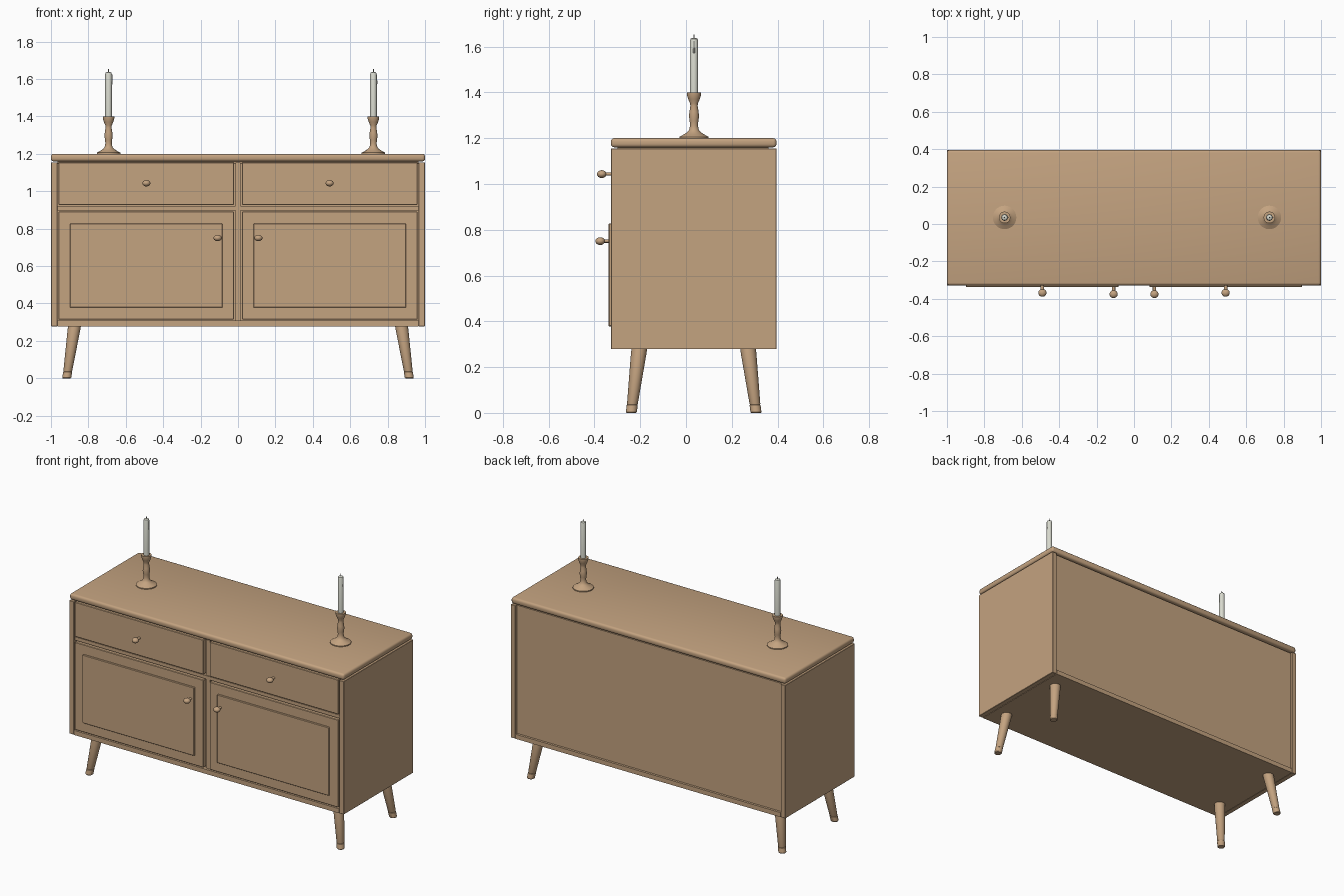
import bpy, bmesh, math
from mathutils import Vector

if "Cube" in bpy.data.objects:
    bpy.data.objects.remove(bpy.data.objects["Cube"])


def material(name, col):
    m = bpy.data.materials.new(name)
    m.diffuse_color = (*col, 1)
    m.use_nodes = True
    m.node_tree.nodes["Principled BSDF"].inputs["Base Color"].default_value = m.diffuse_color
    return m


WOOD = material("oak wood", (0.552, 0.366, 0.216))
WAX = material("candle wax", (0.69, 0.70, 0.62))
WICK = material("candle wick", (0.35, 0.34, 0.30))


def finish(name, bm, mat, smooth=False):
    bmesh.ops.recalc_face_normals(bm, faces=bm.faces[:])
    me = bpy.data.meshes.new(name)
    bm.to_mesh(me)
    bm.free()
    me.materials.append(mat)
    if smooth:
        for p in me.polygons:
            p.use_smooth = True
        me.set_sharp_from_angle(angle=math.radians(35))
    ob = bpy.data.objects.new(name, me)
    bpy.context.collection.objects.link(ob)
    return ob


def box(name, x, y, z, bevel=0.0, segs=2, mat=WOOD):
    """Box from (min, max) ranges on each axis, optionally with rounded edges."""
    bm = bmesh.new()
    bmesh.ops.create_cube(bm, size=1)
    for v in bm.verts:
        v.co = Vector([(a + b) / 2 + c * (b - a) for (a, b), c in zip((x, y, z), v.co)])
    if bevel:
        bmesh.ops.bevel(bm, geom=bm.edges[:], offset=bevel, segments=segs,
                        profile=0.5, affect='EDGES')
    return finish(name, bm, mat, bevel > 0)


def lathe(name, profile, loc, mat, sides=24, lean=(0, 0)):
    """Revolve (radius, height) points; lean shifts x, y per unit of height."""
    bm = bmesh.new()
    rings = []
    for r, h in profile:
        rings.append([bm.verts.new((r * math.cos(t) + lean[0] * h,
                                    r * math.sin(t) + lean[1] * h, h))
                      for t in (2 * math.pi * i / sides for i in range(sides))])
    for a, b in zip(rings, rings[1:]):
        for i in range(sides):
            j = (i + 1) % sides
            bm.faces.new((a[i], a[j], b[j], b[i]))
    bm.faces.new(rings[0][::-1])
    bm.faces.new(rings[-1])
    ob = finish(name, bm, mat, True)
    ob.location = loc
    return ob


def knob(name, x, z, centre_y):
    """Flattened ball on a thin stem, pointing to the front."""
    d = -centre_y - 0.325
    ball = [(0.022 * math.sin(a), d - 0.021 * math.cos(a))
            for a in (math.radians(25 + 18.5 * i) for i in range(9))]
    ob = lathe(name, [(0.009, 0), (0.009, ball[0][1])] + ball, (x, -0.325, z), WOOD, 20)
    ob.rotation_euler = (math.pi / 2, 0, 0)
    ob.scale = (1, 0.78, 1)


F, B = -0.328, 0.395     # front and back of the cabinet

# carcass
box("top_board", (-1, 1), (F, B), (1.16, 1.2), 0.014, 3)
box("bottom_board", (-0.965, 0.965), (F, B), (0.278, 0.308))
box("back_panel", (-0.966, 0.966), (0.365, 0.38), (0.30, 1.152))
box("inner_top_rail", (-0.966, 0.966), (-0.30, 0.36), (1.145, 1.165))
box("middle_shelf", (-0.966, 0.966), (-0.318, 0.37), (0.898, 0.92))
box("centre_divider", (-0.014, 0.014), (-0.312, 0.37), (0.30, 1.155))

for s, side in ((-1, "left"), (1, "right")):
    def span(a, b):
        return tuple(sorted((s * a, s * b)))

    box(side + "_side_panel", span(0.966, 1), (F, B), (0.278, 1.155), 0.002, 1)
    # drawer
    box(side + "_drawer_front", span(0.022, 0.96), (F, -0.29), (0.927, 1.155), 0.003, 1)
    knob(side + "_drawer_knob", s * 0.49, 1.043, -0.368)
    # door with raised panel
    box(side + "_door", span(0.022, 0.96), (F, -0.29), (0.314, 0.891), 0.003, 1)
    box(side + "_door_panel", span(0.083, 0.898), (-0.338, F + 0.01), (0.378, 0.828), 0.003, 1)
    knob(side + "_door_knob", s * 0.109, 0.75, -0.375)

    # splayed tapered legs with a foot cap
    for name, y, t in (("front", -0.239, 1), ("back", 0.306, -1)):
        lathe(f"{name}_{side}_leg",
              [(0.021, 0), (0.024, 0.004), (0.024, 0.034), (0.0215, 0.036),
               (0.0235, 0.04), (0.034, 0.26), (0.034, 0.285)],
              (s * 0.916, y, 0), WOOD, 24, (-s * 0.15, t * 0.125))

# candlesticks
for x, side in ((-0.692, "left"), (0.724, "right")):
    at = (x, 0.035, 1.2)
    lathe(side + "_candlestick",
          [(0.063, 0), (0.063, 0.006), (0.045, 0.016), (0.028, 0.027), (0.021, 0.037),
           (0.017, 0.055), (0.019, 0.075), (0.022, 0.095), (0.020, 0.115), (0.016, 0.14),
           (0.017, 0.152), (0.025, 0.17), (0.031, 0.19), (0.031, 0.2)], at, WOOD, 28)
    lathe(side + "_candle",
          [(0.018, 0.19), (0.018, 0.425), (0.015, 0.434), (0.007, 0.438)], at, WAX, 16)
    lathe(side + "_wick", [(0.003, 0.43), (0.002, 0.453)], at, WICK, 8)
    # wax drip down the right of the candle
    lathe(side + "_wax_drip",
          [(0.001, 0.368), (0.004, 0.374), (0.004, 0.384), (0.003, 0.40), (0.003, 0.425)],
          (x + 0.017, 0.035, 1.2), WAX, 8)
